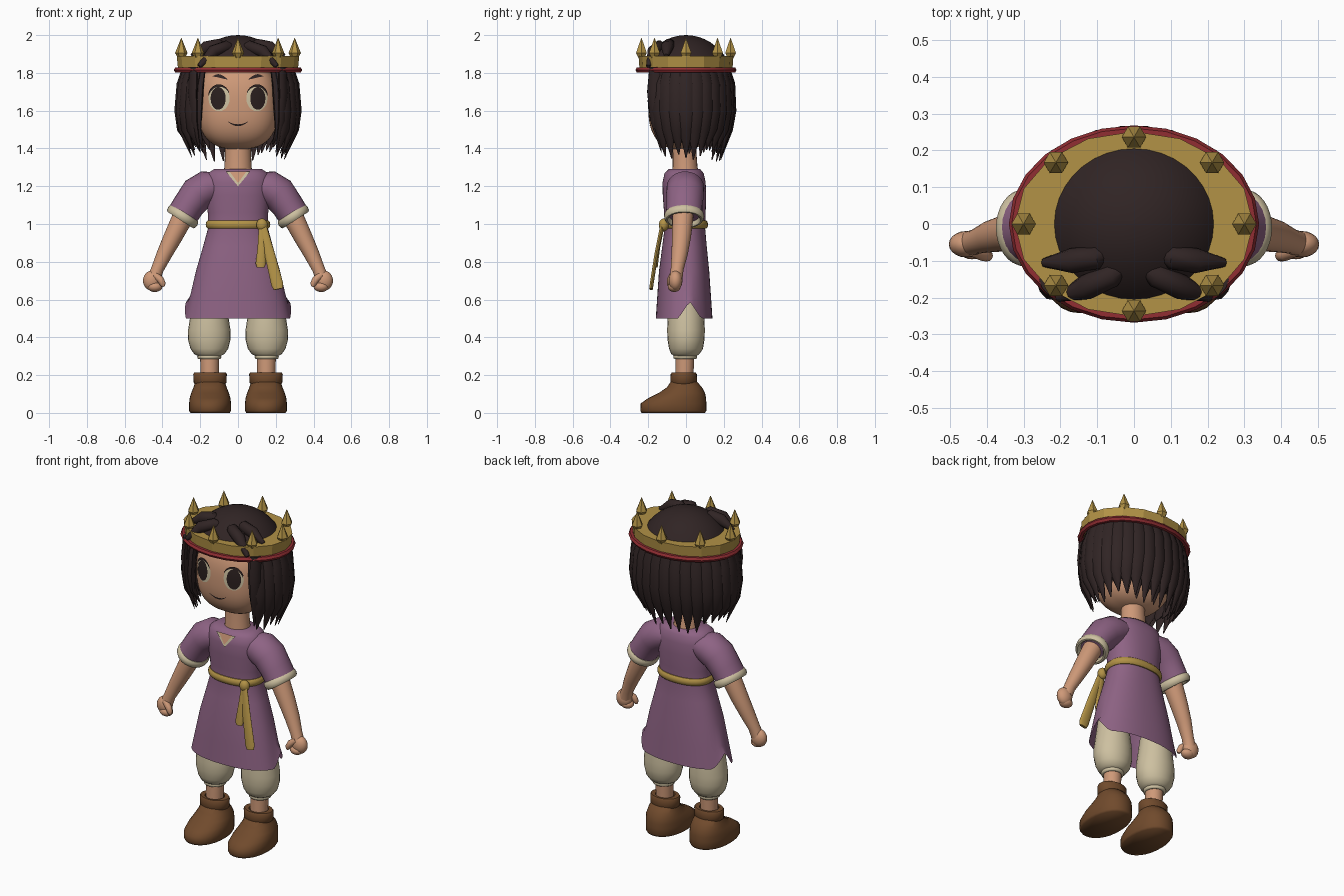
import bpy, bmesh, random
from math import sin, cos, pi, radians
from mathutils import Vector, Matrix

random.seed(4)
old = bpy.data.objects.get("Cube")
if old:
    bpy.data.objects.remove(old, do_unlink=True)


def material(name, *rgb):
    lin = [((c / 255 + 0.055) / 1.055) ** 2.4 for c in rgb] + [1]
    m = bpy.data.materials.new(name)
    m.use_nodes = True
    m.diffuse_color = lin
    m.node_tree.nodes["Principled BSDF"].inputs["Base Color"].default_value = lin
    return m


SKIN = material("skin", 206, 153, 120)
HAIR = material("dark hair", 48, 36, 36)
EYE = material("eye dark", 42, 31, 30)
GOLD = material("gold", 178, 146, 70)
RED = material("red trim", 145, 45, 50)
PURPLE = material("plum cloth", 142, 99, 132)
CREAM = material("cream cloth", 205, 192, 160)
BROWN = material("brown leather", 112, 74, 44)
X, Y, Z = Vector((1, 0, 0)), Vector((0, 1, 0)), Vector((0, 0, 1))


def finish(name, bm, mat, angle=45, fix=True):
    if fix:
        bmesh.ops.recalc_face_normals(bm, faces=bm.faces)
    me = bpy.data.meshes.new(name)
    bm.to_mesh(me)
    bm.free()
    me.materials.append(mat)
    if angle:
        me.shade_smooth()
        me.set_sharp_from_angle(angle=radians(angle))
    ob = bpy.data.objects.new(name, me)
    bpy.context.collection.objects.link(ob)
    return ob


def loft(name, rings, mat, seg=24, ref=Y, up=None, power=2, caps=(1, 1), closed=False, angle=45):
    """Skin rings (centre, a, b); b lies along ref, a across it."""
    bm = bmesh.new()
    loops, n = [], len(rings)
    for i, (c, a, b) in enumerate(rings):
        t = up or Vector(rings[min(i + 1, n - 1)][0]) - Vector(rings[max(i - 1, 0)][0])
        t = t.normalized()
        v = (ref - t * ref.dot(t)).normalized()
        u = v.cross(t)
        loop = []
        for k in range(seg):
            ang = 2 * pi * k / seg
            p, q = cos(ang), sin(ang)
            r = (abs(p) ** power + abs(q) ** power) ** (-1 / power)
            loop.append(bm.verts.new(Vector(c) + u * p * r * a + v * q * r * b))
        loops.append(loop)
    for i in range(n if closed else n - 1):
        l, m = loops[i], loops[(i + 1) % n]
        for k in range(seg):
            j = (k + 1) % seg
            bm.faces.new((l[k], l[j], m[j], m[k]))
    if not closed:
        for cap, loop in zip(caps, (loops[0], loops[-1])):
            if cap:
                bm.faces.new(loop)
    return finish(name, bm, mat, angle)


def stack(name, x, rows, mat, **kw):
    """Horizontal rings given as (z, centre y, half width, half depth)."""
    return loft(name, [((x, y, z), a, b) for z, y, a, b in rows], mat, up=Z, **kw)


def hoop(name, c, up, a, b, r, h, mat, seg=32, sides=10, **kw):
    up = Vector(up).normalized()
    rings = []
    for i in range(sides):
        p = 2 * pi * i / sides
        rings.append((Vector(c) + up * h * sin(p), a + r * cos(p), b + r * cos(p)))
    return loft(name, rings, mat, seg=seg, up=up, closed=True, **kw)


def ball(name, c, size, mat, power=2):
    bm = bmesh.new()
    bmesh.ops.create_uvsphere(bm, u_segments=48 if power > 2 else 20, v_segments=32 if power > 2 else 12, radius=1)
    for v in bm.verts:
        v.co /= sum(abs(k) ** power for k in v.co) ** (1 / power)
        v.co = Vector(c) + Vector([k * s for k, s in zip(v.co, size)])
    return finish(name, bm, mat, 60)


# Head and painted face, wrapped on the head surface
HC, HS, HP = (0, -0.02, 1.63), (0.215, 0.18, 0.235), 2.6
ball("head", HC, HS, SKIN, HP)


def on_face(x, z, off):
    k = 1 - abs(x / HS[0]) ** HP - abs((z - HC[2]) / HS[2]) ** HP
    return Vector((x, HC[1] - HS[1] * max(k, 0) ** (1 / HP) - off, z))


def face_disc(name, cx, cz, rx, rz, off, mat, seg=28):
    bm = bmesh.new()
    prev = [bm.verts.new(on_face(cx, cz, off))] * seg
    for f in (0.35, 0.7, 1):
        ring = []
        for k in range(seg):
            t = 2 * pi * k / seg
            ring.append(bm.verts.new(on_face(cx + rx * f * cos(t), cz + rz * f * sin(t), off)))
        for k in range(seg):
            j = (k + 1) % seg
            quad = (prev[k], ring[k], ring[j], prev[j])
            bm.faces.new(quad if f > 0.35 else quad[:3])
        prev = ring
    return finish(name, bm, mat, 60, False)


def face_strip(name, pts, off, mat):
    bm = bmesh.new()
    rows = [[bm.verts.new(on_face(x, z + d * w, off)) for d in (-1, 1)] for x, z, w in pts]
    for p, q in zip(rows, rows[1:]):
        bm.faces.new((p[0], q[0], q[1], p[1]))
    bmesh.ops.recalc_face_normals(bm, faces=bm.faces)
    if sum(f.normal.y for f in bm.faces) > 0:
        bmesh.ops.reverse_faces(bm, faces=bm.faces)
    return finish(name, bm, mat, 60, False)


ts = [i / 12 for i in range(13)]
for s, side in ((1, "left"), (-1, "right")):
    face_disc(side + "_eye_white", 0.1 * s, 1.665, 0.056, 0.068, 0.003, CREAM)
    face_disc(side + "_iris", 0.105 * s, 1.665, 0.04, 0.06, 0.006, EYE)
    lash = [(s * (0.1 + 0.058 * cos(pi * (0.1 + 0.75 * t))),
             1.667 + 0.066 * sin(pi * (0.1 + 0.75 * t)), 0.009 - 0.005 * t) for t in ts]
    face_strip(side + "_lash", lash, 0.009, EYE)
    brow = [(s * (0.055 + 0.08 * t), 1.765 + 0.02 * sin(pi * t * 0.7), 0.001 + 0.008 * sin(pi * t)) for t in ts]
    face_strip(side + "_eyebrow", brow, 0.005, HAIR)
    ball(side + "_ear", (0.22 * s, -0.02, 1.59), (0.025, 0.035, 0.05), SKIN)
smile = [(0.11 * t - 0.055, 1.523 + 0.02 * (2 * t - 1) ** 2, 0.001 + 0.004 * sin(pi * t)) for t in ts]
face_strip("mouth", smile, 0.004, EYE)
stack("neck", 0, [(1.25, 0, 0.082, 0.075), (1.3, -0.005, 0.072, 0.066), (1.45, -0.01, 0.066, 0.06)], SKIN)

# Hair: crown of the head, inner mass, hanging strands and fringe tufts
dome = []
for i in range(10):
    p = radians(23.6 + 66.3 * i / 9)
    dome.append((1.7 + 0.3 * sin(p), 0, 0.28 * cos(p), 0.265 * cos(p)))
stack("hair_top", 0, dome, HAIR, seg=36)
ball("hair_inner", (0, 0.06, 1.67), (0.265, 0.18, 0.22), HAIR)


def strand(name, pts, widths, ref):
    loft(name, [(p, w, w * 0.5) for p, w in zip(pts, widths)], HAIR, seg=8, ref=ref, angle=50)


for layer, (count, k, wide) in enumerate(((22, 1, 0.05), (19, 0.9, 0.055))):
    for i in range(count):
        a = radians(-36 + 252 * i / (count - 1))
        c, q = cos(a) * k, sin(a) * k
        tip = 1.375 + random.uniform(-0.035, 0.035) - 0.02 * max(sin(a), 0) + 0.03 * layer
        path = [(0.27 * c, 0.21 * q, 1.84), (0.3 * c, 0.237 * q, 1.74), (0.312 * c, 0.243 * q, 1.6),
                (0.305 * c, 0.232 * q, 1.5), (0.25 * c, 0.185 * q, tip)]
        strand("hair_strand", path, (0.04, wide, wide, wide * 0.72, 0.003), Vector((c, q, 0)))
for s in (1, -1):
    strand("side_lock", [(0.235 * s, -0.165, 1.83), (0.24 * s, -0.175, 1.7), (0.235 * s, -0.165, 1.55),
                         (0.2 * s, -0.13, 1.38)], (0.034, 0.036, 0.03, 0.002), Vector((s, -0.6, 0)))
    tufts = (((0.06, -0.08, 1.94), (0.1, -0.09, 1.95), (0.17, -0.1, 1.935), (0.245, -0.105, 1.89)),
             ((0.01, -0.11, 1.93), (0.06, -0.14, 1.94), (0.13, -0.172, 1.915), (0.205, -0.2, 1.835)))
    for t in tufts:
        pts = [(x * s, y, z) for x, y, z in t]
        loft("fringe_tuft", [(p, w, w) for p, w in zip(pts, (0.008, 0.032, 0.034, 0.012))], HAIR, seg=10, ref=Z)

# Crown: faceted rim, red trim and spikes
stack("crown_band", 0, [(z, 0, a, a * 0.775) for z, a in (
    (1.825, 0.318), (1.89, 0.324), (1.89, 0.2), (1.878, 0.2), (1.878, 0.306), (1.825, 0.306))],
    GOLD, seg=16, closed=True, angle=0)
hoop("crown_trim", (0, 0, 1.815), Z, 0.324, 0.252, 0.016, 0.016, RED, seg=24, sides=6, angle=30)
for i in range(8):
    a = i * pi / 4
    cy = 0.236 * sin(a)
    stack("crown_spike", 0.3 * cos(a), [(1.88, cy, 0.018, 0.018), (1.905, cy, 0.033, 0.033),
                                        (1.985, cy, 0.001, 0.001)], GOLD, seg=6, angle=0)

# Tunic with side slits in the hem
tunic = stack("tunic", 0, [(0.5, -0.01, 0.28, 0.15), (0.62, -0.01, 0.253, 0.142), (0.75, -0.01, 0.223, 0.133),
                           (0.88, -0.008, 0.185, 0.118), (0.98, -0.006, 0.158, 0.107), (1.06, -0.006, 0.16, 0.11),
                           (1.15, -0.008, 0.17, 0.115), (1.22, -0.01, 0.172, 0.114), (1.268, -0.01, 0.16, 0.104),
                           (1.292, -0.008, 0.125, 0.082)], PURPLE, seg=56, power=2.3, caps=(0, 1), angle=70)
for v in tunic.data.vertices:
    if v.co.z < 0.51 and abs(v.co.x) > 0.2:
        v.co.z += 0.09 * max(0, 1 - abs(v.co.y - 0.02) / 0.06)
for name, w, low, off, mat in (("collar_edge", 0.064, 1.2, 0, CREAM), ("collar_opening", 0.044, 1.217, 0.003, SKIN)):
    bm = bmesh.new()
    bm.faces.new([bm.verts.new((x, y - off, z)) for x, y, z in (
        (-w, -0.117, 1.277), (0, -0.131, low), (w, -0.117, 1.277))])
    finish(name, bm, mat, 0, False)

# Sash with knot and two tails
hoop("sash", (0, -0.006, 0.997), Z, 0.157, 0.109, 0.014, 0.022, GOLD, seg=40, power=2.3)
ball("sash_knot", (0.127, -0.118, 0.995), (0.03, 0.026, 0.034), GOLD)
tails = ((((0.125, -0.122, 1.0), (0.127, -0.146, 0.88), (0.12, -0.158, 0.79), (0.12, -0.16, 0.77)), 0.027),
         (((0.13, -0.125, 1.0), (0.168, -0.157, 0.84), (0.208, -0.182, 0.68), (0.213, -0.185, 0.655)), 0.032))
for pts, w in tails:
    loft("sash_tail", [(p, w * f, 0.01) for p, f in zip(pts, (0.55, 0.85, 1, 0.75))], GOLD, seg=14)

# Limbs, mirrored
for s, side in ((1, "left"), (-1, "right")):
    def limb(name, rows, mat, **kw):
        return loft(side + name, [((x * s, y, z), a, b) for x, y, z, a, b in rows], mat, **kw)

    limb("_sleeve", [(0.1, 0, 1.205, 0.07, 0.085), (0.16, -0.003, 1.192, 0.093, 0.1), (0.215, -0.005, 1.16, 0.093, 0.1),
                     (0.26, -0.008, 1.1, 0.085, 0.096), (0.295, -0.01, 1.045, 0.083, 0.096)], PURPLE, angle=70)
    hoop(side + "_sleeve_cuff", (0.293 * s, -0.01, 1.04), (0.54 * s, 0, -0.84), 0.077, 0.092, 0.014, 0.024, CREAM)
    limb("_arm", [(0.25, -0.01, 1.12, 0.056, 0.056), (0.3, -0.018, 1.02, 0.055, 0.055),
                  (0.345, -0.024, 0.93, 0.049, 0.05), (0.39, -0.034, 0.84, 0.041, 0.043),
                  (0.427, -0.047, 0.76, 0.033, 0.034), (0.445, -0.053, 0.71, 0.036, 0.034)], SKIN)
    ball(side + "_hand", (0.455 * s, -0.055, 0.7), (0.048, 0.036, 0.053), SKIN)
    ball(side + "_fingers", (0.44 * s, -0.062, 0.668), (0.04, 0.034, 0.028), SKIN)
    limb("_thumb", [(0.44, -0.07, 0.73, 0.018, 0.018), (0.41, -0.083, 0.705, 0.019, 0.018),
                    (0.398, -0.087, 0.682, 0.016, 0.015), (0.395, -0.088, 0.668, 0.007, 0.007)], SKIN, seg=12)
    cx = 0.152 * s
    stack(side + "_trouser", cx, [(0.298, -0.004, 0.055, 0.055), (0.312, -0.003, 0.08, 0.075), (0.34, 0, 0.1, 0.09),
                                  (0.39, 0, 0.113, 0.098), (0.44, 0, 0.112, 0.1), (0.51, 0, 0.101, 0.096),
                                  (0.62, 0, 0.085, 0.085)], CREAM, angle=70)
    hoop(side + "_trouser_band", (cx, -0.004, 0.297), Z, 0.054, 0.053, 0.01, 0.013, CREAM, seg=24)
    stack(side + "_shin", 0.15 * s, [(0.15, -0.01, 0.047, 0.047), (0.32, -0.005, 0.051, 0.05)], SKIN)
    stack(side + "_boot", 0.148 * s, [(0, -0.067, 0.104, 0.168), (0.012, -0.067, 0.111, 0.175),
                                      (0.05, -0.066, 0.111, 0.174), (0.078, -0.047, 0.108, 0.153),
                                      (0.105, -0.022, 0.1, 0.123), (0.135, -0.008, 0.088, 0.093),
                                      (0.17, -0.012, 0.076, 0.066)], BROWN, power=2.2, seg=28, angle=60)
    stack(side + "_boot_cuff", 0.148 * s, [(0.152, -0.012, 0.08, 0.067), (0.158, -0.012, 0.086, 0.071),
                                           (0.205, -0.012, 0.089, 0.069), (0.213, -0.012, 0.084, 0.064),
                                           (0.213, -0.012, 0.056, 0.052), (0.17, -0.012, 0.05, 0.05)], BROWN, seg=28)
